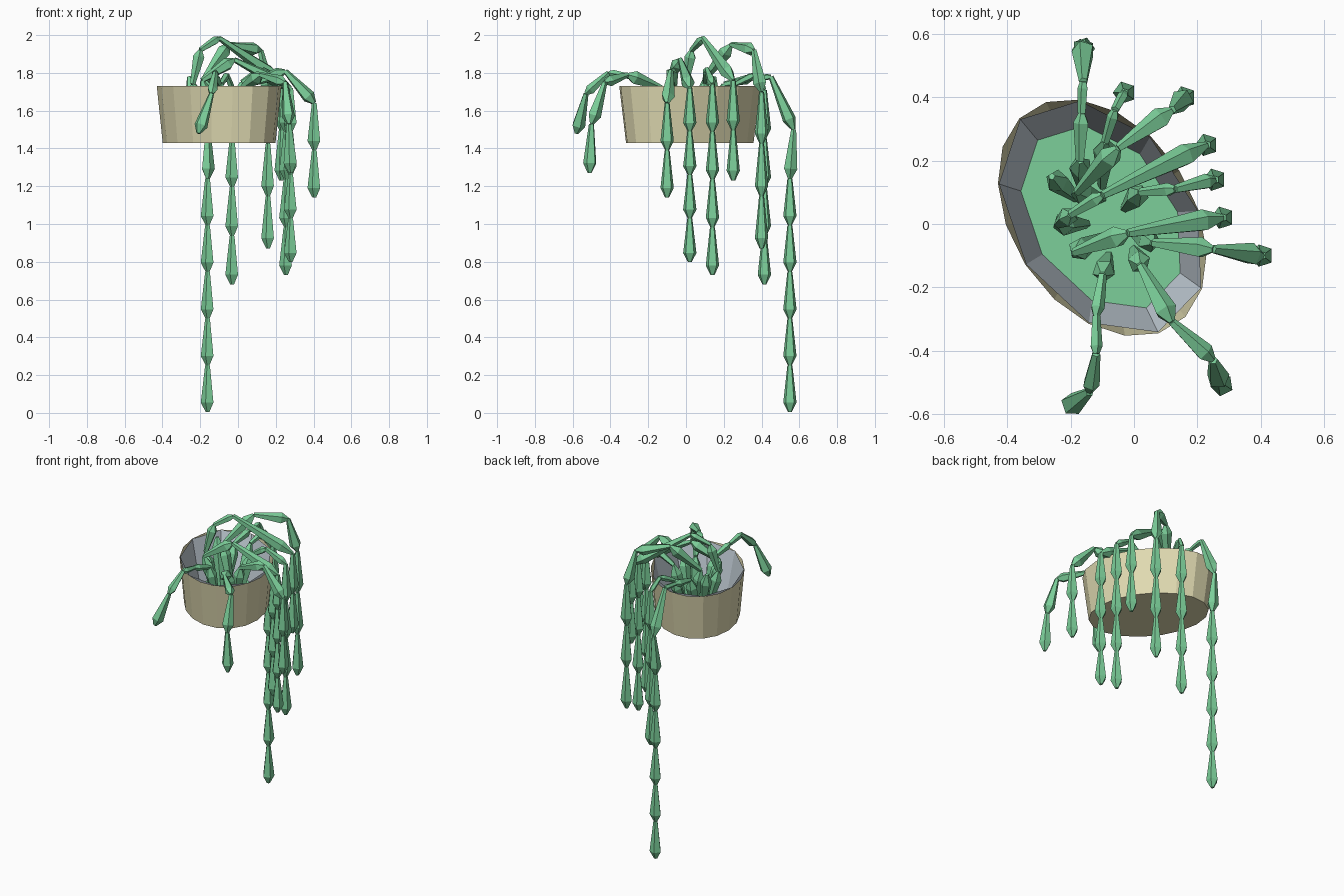
import bpy, math
from mathutils import Vector

if "Cube" in bpy.data.objects:
    bpy.data.objects.remove(bpy.data.objects["Cube"])


def material(name, col):
    m = bpy.data.materials.new(name)
    m.diffuse_color = (*col, 1)
    m.use_nodes = True
    m.node_tree.nodes["Principled BSDF"].inputs["Base Color"].default_value = m.diffuse_color
    return m


GREEN = material("leaf_green", (0.2, 0.62, 0.32))
OLIVE = material("pot_olive", (0.74, 0.7, 0.44))
GREY = material("liner_grey", (0.55, 0.62, 0.68))


def make(name, verts, faces, mat):
    me = bpy.data.meshes.new(name)
    me.from_pydata(verts, [], faces)
    me.materials.append(mat)
    ob = bpy.data.objects.new(name, me)
    bpy.context.collection.objects.link(ob)
    return ob


# Oval rotated outline shared by pot, liner and soil
def oval(n, s, z):
    u, v = Vector((0.564, -0.826, 0)), Vector((0.826, 0.564, 0))
    c = Vector((-0.1, 0.02, z))
    angles = [math.radians(28 + 360 * i / n) for i in range(n)]
    return [c + u * 0.411 * s * math.cos(a) + v * 0.285 * s * math.sin(a) for a in angles]


def sides(n, base=0):
    return [(base + i, base + (i + 1) % n, base + n + (i + 1) % n, base + n + i) for i in range(n)]


# Pot: tapered, open at the top, closed underneath
n = 18
make("pot", oval(n, 0.905, 1.43) + oval(n, 1, 1.73),
     sides(n) + [tuple(reversed(range(n)))], OLIVE)

# Inner liner and soil
n = 9
make("pot_liner", oval(n, 0.99, 1.73) + oval(n, 0.78, 1.46), sides(n), GREY)
make("soil", oval(n, 0.78, 1.46), [tuple(range(n))], GREEN)


# Vine: chain of segments, each narrow at its start and widest near its end
def vine(name, path, k=5):
    verts, faces = [], []
    for a, b in zip(path, path[1:]):
        a, b = Vector(a), Vector(b)
        d = b - a
        q = d.to_track_quat('Z', 'Y')
        r = min(0.037, 0.17 * d.length)
        base = len(verts)
        for t, rad in ((0, 0.014), (0.8, r), (1, 0.011)):
            for i in range(k):
                w = 2 * math.pi * i / k
                verts.append(a + d * t + q @ Vector((rad * math.cos(w), rad * math.sin(w), 0)))
        faces += sides(k, base) + sides(k, base + k)
        faces.append(tuple(base + i for i in reversed(range(k))))
        faces.append(tuple(base + 2 * k + i for i in range(k)))
    make(name, verts, faces, GREEN)


# Straight hanging tail below the last arch point
def tail(p, tip, count):
    x, y, z = p
    return [(x, y, z + (tip - z) * i / count) for i in range(count + 1)]


vine("vine_front", [(-.08, -.1, 1.46), (-.1, -.16, 1.74), (-.12, -.29, 1.78),
                    (-.12, -.41, 1.8), (-.14, -.53, 1.69), (-.21, -.58, 1.48)])
vine("vine_front_right", [(0, -.08, 1.46), (.02, -.13, 1.72), (.12, -.31, 1.79),
                          (.25, -.43, 1.75), (.27, -.5, 1.53), (.28, -.51, 1.27)])
vine("vine_right", [(0, -.03, 1.46), (.06, -.06, 1.74), (.25, -.08, 1.81)]
     + tail((.405, -.1, 1.64), 1.14, 2))
vine("vine_right_long", [(-.1, -.04, 1.46), (-.19, -.09, 1.76), (-.02, -.03, 1.87)]
     + tail((.28, .02, 1.72), .8, 4))
vine("vine_arch_tall", [(-.15, 0, 1.46), (-.24, 0, 1.74), (-.2, .03, 1.92), (-.1, .09, 1.985)]
     + tail((.23, .25, 1.76), 1.23, 2))
vine("vine_right_back", [(-.03, .05, 1.46), (.02, .1, 1.75), (.13, .11, 1.82)]
     + tail((.255, .14, 1.74), .73, 4))
vine("vine_back_arch", [(-.1, .08, 1.46), (-.18, .1, 1.77), (-.05, .24, 1.95), (.12, .36, 1.92)]
     + tail((.16, .4, 1.7), .87, 3))
vine("vine_back", [(-.1, .12, 1.46), (-.09, .26, 1.74), (-.06, .36, 1.79)]
     + tail((-.03, .415, 1.71), .68, 4))
vine("vine_back_long", [(-.16, .1, 1.46), (-.17, .2, 1.74), (-.165, .35, 1.77),
                        (-.16, .45, 1.78), (-.16, .57, 1.5)] + tail((-.16, .55, 1.24), .005, 5))
vine("vine_sprout", [(-.18, .08, 1.46), (-.26, .15, 1.78)])
